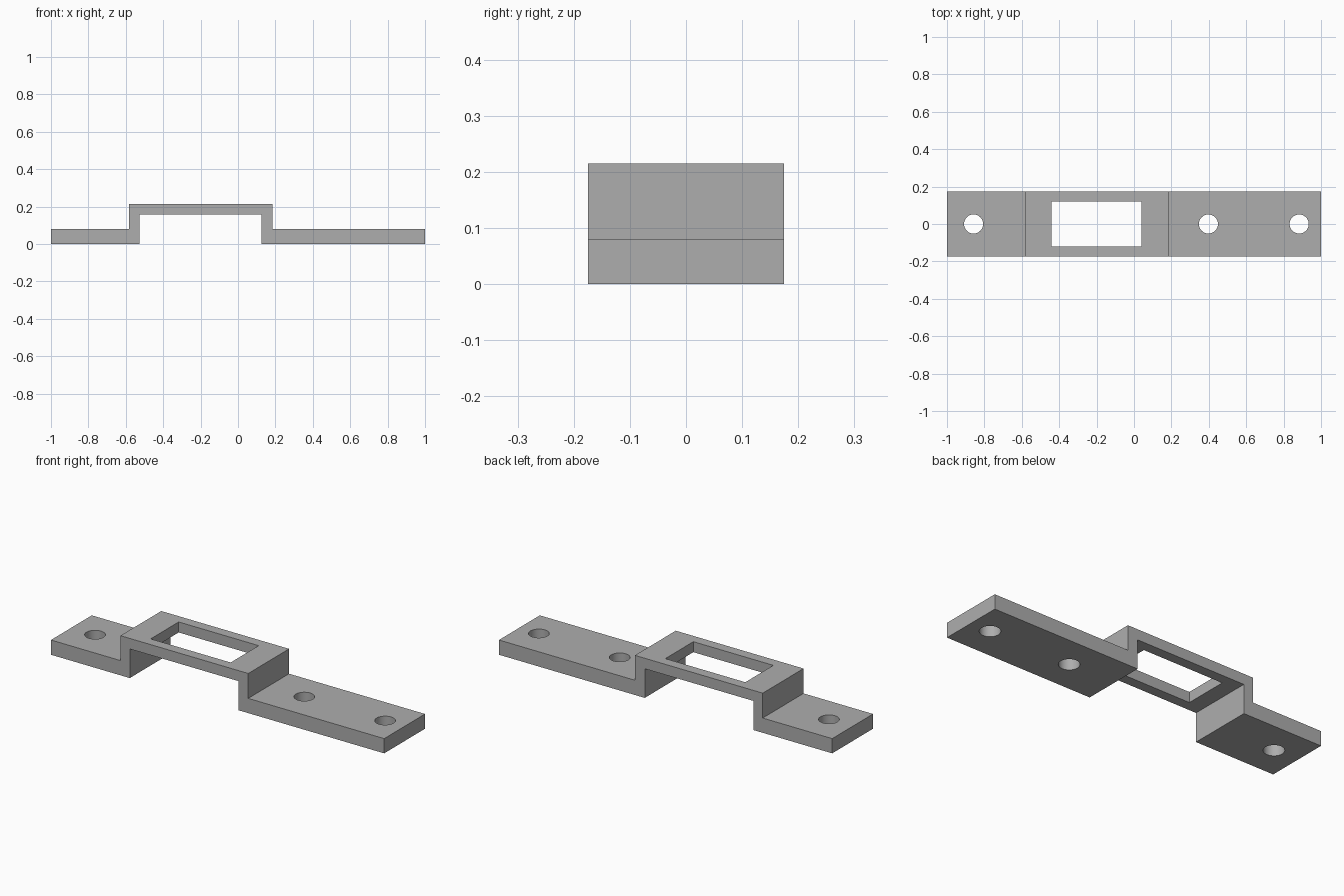
import bpy
import bmesh

cube = bpy.data.objects.get("Cube")
if cube:
    bpy.data.objects.remove(cube, do_unlink=True)

HALF_DEPTH = 0.175
PLATE, ARCH_UNDER, TOP = 0.08, 0.158, 0.215

# Plain grey finish
grey = bpy.data.materials.new("plain grey")
grey.use_nodes = True
grey.diffuse_color = (0.42, 0.42, 0.42, 1)
grey.node_tree.nodes["Principled BSDF"].inputs["Base Color"].default_value = grey.diffuse_color


def extrude_profile(name, points):
    """Extrude an x-z outline through the full depth."""
    bm = bmesh.new()
    face = bm.faces.new([bm.verts.new((x, -HALF_DEPTH, z)) for x, z in points])
    extruded = bmesh.ops.extrude_face_region(bm, geom=[face])["geom"]
    verts = [v for v in extruded if isinstance(v, bmesh.types.BMVert)]
    bmesh.ops.translate(bm, verts=verts, vec=(0, 2 * HALF_DEPTH, 0))
    bmesh.ops.recalc_face_normals(bm, faces=bm.faces)
    mesh = bpy.data.meshes.new(name)
    bm.to_mesh(mesh)
    bm.free()
    mesh.materials.append(grey)
    obj = bpy.data.objects.new(name, mesh)
    bpy.context.collection.objects.link(obj)
    return obj


def cut(target, cutter):
    """Subtract the active cutter from the target, then discard it."""
    cutter.hide_render = True
    cutter.data.materials.append(grey)
    mod = target.modifiers.new("opening", "BOOLEAN")
    mod.operation = "DIFFERENCE"
    mod.solver = "EXACT"
    mod.object = cutter
    bpy.context.view_layer.objects.active = target
    bpy.ops.object.modifier_apply(modifier=mod.name)
    bpy.data.objects.remove(cutter, do_unlink=True)


# Stepped strap: short foot, raised bridge, long foot
bracket = extrude_profile("mounting_bracket", [
    (-1, 0), (-0.527, 0), (-0.527, ARCH_UNDER), (0.125, ARCH_UNDER),
    (0.125, 0), (1, 0), (1, PLATE), (0.184, PLATE),
    (0.184, TOP), (-0.583, TOP), (-0.583, PLATE), (-1, PLATE)])

# Rectangular window in the bridge
bpy.ops.mesh.primitive_cube_add(size=1, location=(-0.2, 0, TOP))
window = bpy.context.object
window.scale = (0.48, 0.24, 0.3)
cut(bracket, window)

# Screw holes in the feet
for x in (-0.858, 0.398, 0.883):
    bpy.ops.mesh.primitive_cylinder_add(vertices=48, radius=0.051, depth=0.4, location=(x, 0, 0))
    cut(bracket, bpy.context.object)

# Smooth hole walls, crisp edges elsewhere
bpy.ops.object.select_all(action="DESELECT")
bracket.select_set(True)
bpy.context.view_layer.objects.active = bracket
bpy.ops.object.shade_smooth_by_angle(angle=0.52)
